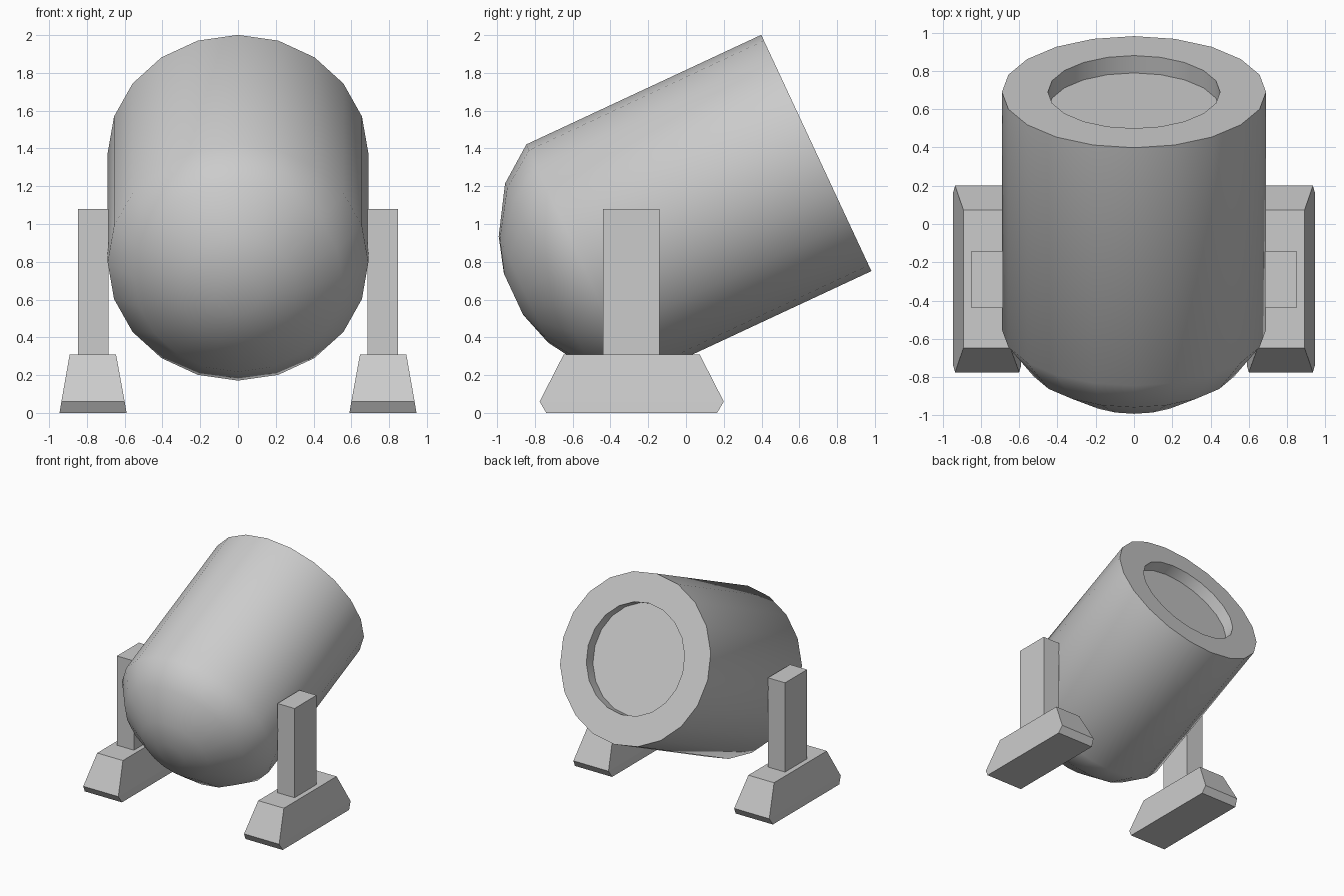
import bpy, bmesh, math
from mathutils import Matrix, Vector

if "Cube" in bpy.data.objects:
    bpy.data.objects.remove(bpy.data.objects["Cube"])


def make_object(name, bm):
    bmesh.ops.recalc_face_normals(bm, faces=bm.faces)
    mesh = bpy.data.meshes.new(name)
    bm.to_mesh(mesh)
    bm.free()
    obj = bpy.data.objects.new(name, mesh)
    bpy.context.collection.objects.link(obj)
    return obj


def loft(name, rings):
    """Join successive vertex rings with quads and close both ends."""
    bm = bmesh.new()
    loops = [[bm.verts.new(p) for p in ring] for ring in rings]
    n = len(loops[0])
    for a, b in zip(loops, loops[1:]):
        for i in range(n):
            j = (i + 1) % n
            bm.faces.new((a[i], a[j], b[j], b[i]))
    bm.faces.new(loops[0])
    bm.faces.new(loops[-1])
    return make_object(name, bm)


def circle(radius, height, sides=20):
    return [Vector((radius * math.sin(math.tau * i / sides),
                    radius * math.cos(math.tau * i / sides), height))
            for i in range(sides)]


def rect(x0, x1, y0, y1, z):
    return [(x0, y0, z), (x1, y0, z), (x1, y1, z), (x0, y1, z)]


# Barrel: rounded breech, straight tube, shallow muzzle recess (radius, height)
profile = [(0.12, -1.769), (0.31, -1.711), (0.55, -1.562), (0.69, -1.372),
           (0.69, 0.0), (0.45, 0.0), (0.45, -0.10)]
barrel = loft("barrel", [circle(r, h) for r, h in profile])
barrel.data.transform(Matrix.Translation((0, 0.69, 1.376))
                      @ Matrix.Rotation(math.radians(-65), 4, 'X'))
bpy.context.view_layer.objects.active = barrel
barrel.select_set(True)
bpy.ops.object.shade_smooth_by_angle(angle=math.radians(45))

# Support posts and tapered feet, mirrored left and right
for side, s in (("right", 1), ("left", -1)):
    loft(side + "_post", [rect(s * 0.685, s * 0.848, -0.44, -0.14, z)
                          for z in (0.31, 1.08)])
    loft(side + "_foot", [rect(s * 0.59, s * 0.945, -0.74, 0.165, 0.0),
                          rect(s * 0.60, s * 0.935, -0.775, 0.20, 0.06),
                          rect(s * 0.646, s * 0.891, -0.647, 0.072, 0.31)])
